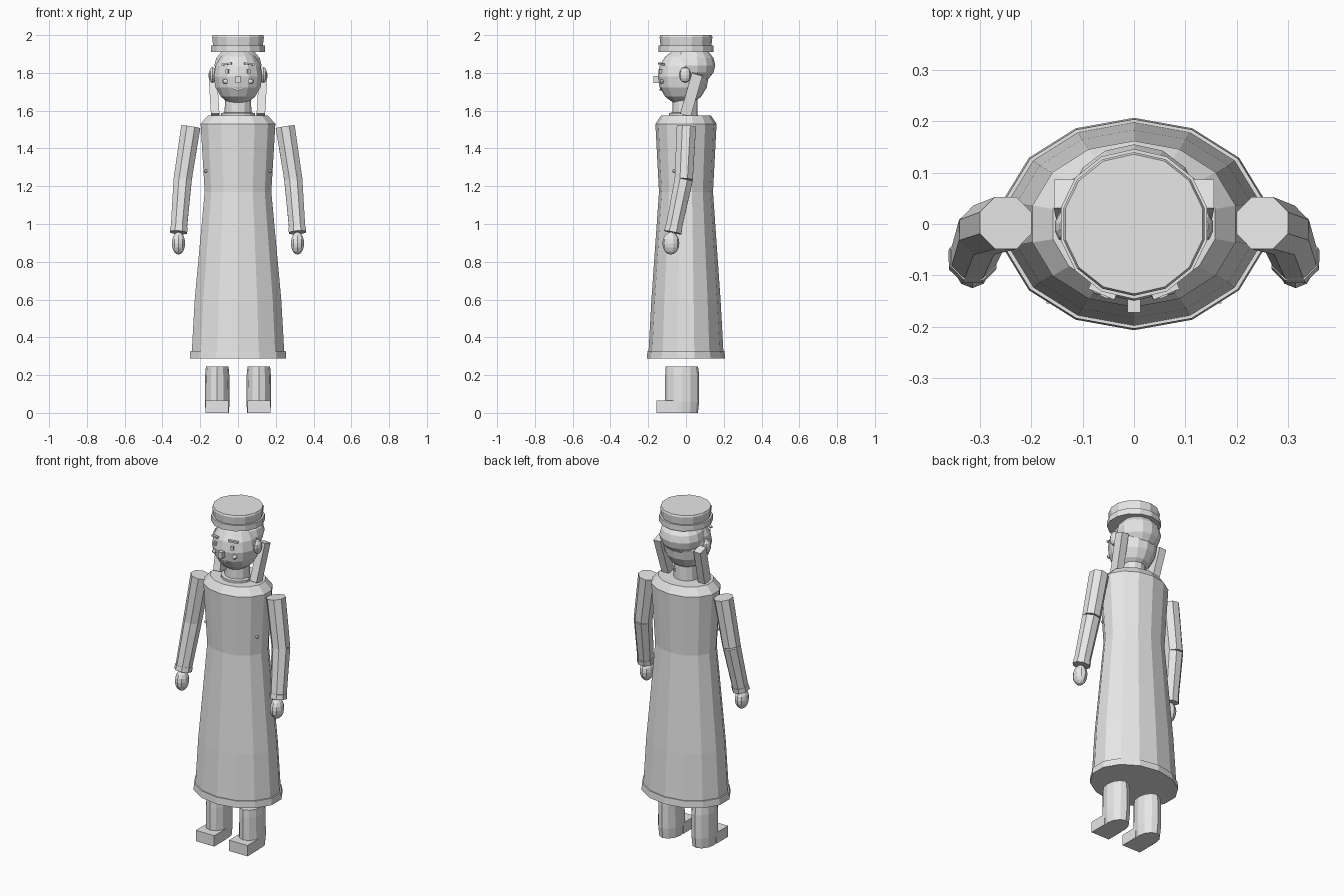
import bpy, bmesh, math
from mathutils import Vector

cube = bpy.data.objects.get("Cube")
if cube:
    bpy.data.objects.remove(cube, do_unlink=True)

grey = bpy.data.materials.new("plain grey")
grey.use_nodes = True
COLOUR = (0.8, 0.8, 0.8, 1)
grey.diffuse_color = COLOUR
grey.node_tree.nodes["Principled BSDF"].inputs["Base Color"].default_value = COLOUR


def finish(name, bm):
    bmesh.ops.recalc_face_normals(bm, faces=bm.faces)
    mesh = bpy.data.meshes.new(name)
    bm.to_mesh(mesh)
    bm.free()
    mesh.materials.append(grey)
    ob = bpy.data.objects.new(name, mesh)
    bpy.context.scene.collection.objects.link(ob)
    return ob


def loft(name, rings, sides=14, spin=0.0):
    """Skin over flat elliptical rings given as (x, y, z, rx, ry)."""
    bm = bmesh.new()
    loops = []
    for x, y, z, rx, ry in rings:
        angles = [math.pi / 2 + spin + math.tau * i / sides for i in range(sides)]
        loops.append([bm.verts.new((x + rx * math.cos(a), y + ry * math.sin(a), z))
                      for a in angles])
    for low, high in zip(loops, loops[1:]):
        for i in range(sides):
            j = (i + 1) % sides
            bm.faces.new((low[i], low[j], high[j], high[i]))
    bm.faces.new(loops[0])
    bm.faces.new(loops[-1])
    return finish(name, bm)


def ball(name, centre, radii, segments=14, rings=8):
    bm = bmesh.new()
    bmesh.ops.create_uvsphere(bm, u_segments=segments, v_segments=rings, radius=1)
    for v in bm.verts:
        v.co = Vector(v.co[i] * radii[i] + centre[i] for i in range(3))
    return finish(name, bm)


def box(name, centre, size, tilt=(0, 0, 0)):
    bm = bmesh.new()
    bmesh.ops.create_cube(bm, size=1)
    for v in bm.verts:
        v.co = Vector(v.co[i] * size[i] for i in range(3))
    ob = finish(name, bm)
    ob.location = centre
    ob.rotation_euler = tilt
    return ob


def tube(name, start, end, r0, r1, sides=8):
    """Tapered limb with ends square to its axis."""
    a, b = Vector(start), Vector(end)
    ob = loft(name, [(0, 0, 0, r0, r0), (0, 0, (b - a).length, r1, r1)],
              sides, math.pi / sides)
    ob.location = a
    ob.rotation_mode = "QUATERNION"
    ob.rotation_quaternion = Vector((0, 0, 1)).rotation_difference(b - a)
    return ob


# Robe, hem band and neck
loft("robe", [(0, 0, 0.29, 0.253, 0.2), (0, 0, 0.6, 0.235, 0.183),
              (0, 0, 1.17, 0.181, 0.143), (0, 0, 1.53, 0.203, 0.162),
              (0, 0, 1.575, 0.162, 0.132)])
loft("hem", [(0, 0, 0.288, 0.262, 0.207), (0, 0, 0.328, 0.259, 0.204)])
loft("neck", [(0, -0.005, 1.55, 0.072, 0.068), (0, -0.005, 1.7, 0.068, 0.064)], 12)

# Crescent collar at the throat
bm = bmesh.new()
edges = []
for i in range(9):
    a = math.pi * (1 + i / 8)
    edges.append([bm.verts.new((r * math.cos(a), -0.01 + 0.9 * r * math.sin(a), z))
                  for r, z in ((0.068, 1.574), (0.068, 1.59), (0.09, 1.588), (0.09, 1.574))])
for p, q in zip(edges, edges[1:]):
    for k in range(4):
        bm.faces.new((p[k], q[k], q[(k + 1) % 4], p[(k + 1) % 4]))
bm.faces.new(edges[0])
bm.faces.new(edges[-1])
finish("collar", bm)

# Head, back hair and hat
ball("head", (0, -0.015, 1.78), (0.132, 0.135, 0.15))
ball("back_hair", (0, 0.035, 1.84), (0.128, 0.12, 0.1))
loft("hat_band", [(0, 0, 1.91, 0.146, 0.146), (0, 0, 1.945, 0.146, 0.146)])
loft("hat_crown", [(0, 0, 1.93, 0.133, 0.133), (0, 0, 1.99, 0.141, 0.14),
                   (0, 0, 2.0, 0.137, 0.136)])

# Face
box("nose", (0, -0.15, 1.765), (0.026, 0.044, 0.038))
for s, side in ((1, "left"), (-1, "right")):
    box(side + "_eye", (s * 0.056, -0.135, 1.808), (0.016, 0.016, 0.02), (0, 0, s * 0.4))
    box(side + "_brow", (s * 0.06, -0.13, 1.847), (0.055, 0.016, 0.009),
        (0, s * 0.12, s * 0.4))
    ball(side + "_cheek", (s * 0.067, -0.127, 1.755), (0.016, 0.012, 0.012), 8, 6)
    box(side + "_mouth", (s * 0.014, -0.133, 1.715), (0.03, 0.01, 0.007),
        (0, -s * 0.3, s * 0.1))

# Paired parts: ears, side locks, buttons, arms, hands and boots
for s, side in ((1, "left"), (-1, "right")):
    ball(side + "_ear", (s * 0.135, -0.005, 1.79), (0.02, 0.031, 0.042), 10, 6)
    box(side + "_side_lock", (s * 0.127, 0.028, 1.685), (0.045, 0.058, 0.225),
        (-0.28, s * 0.06, 0))
    ball(side + "_button", (s * 0.17, -0.062, 1.28), (0.009, 0.009, 0.009), 8, 6)

    shoulder, elbow, wrist = ((s * 0.25, 0.002, 1.515), (s * 0.293, -0.012, 1.235),
                              (s * 0.315, -0.07, 0.955))
    tube(side + "_upper_arm", elbow, shoulder, 0.052, 0.055)
    tube(side + "_forearm", wrist, elbow, 0.046, 0.052)
    cuff_top = Vector(wrist).lerp(Vector(elbow), 0.1)
    tube(side + "_cuff", wrist, cuff_top, 0.05, 0.049)
    ball(side + "_hand", (s * 0.315, -0.08, 0.898), (0.037, 0.045, 0.06), 10, 8)

    x = s * 0.11
    loft(side + "_boot", [(x, -0.02, 0, 0.061, 0.083), (x, -0.02, 0.06, 0.066, 0.09),
                          (x, -0.02, 0.2, 0.064, 0.09), (x, -0.022, 0.245, 0.06, 0.086)], 12)
    box(side + "_toe", (x, -0.1, 0.0325), (0.122, 0.11, 0.065))
